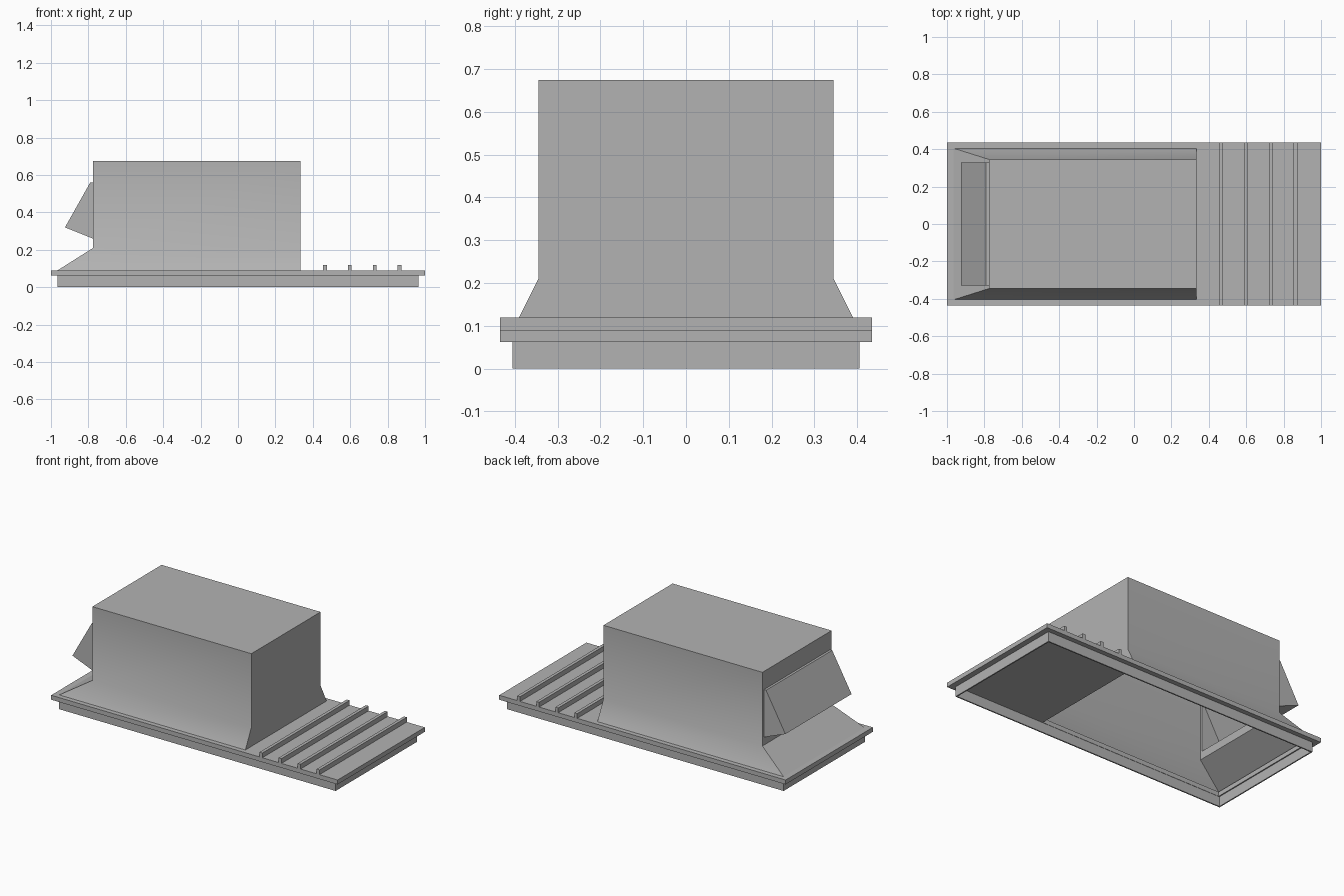
import bpy, bmesh

if "Cube" in bpy.data.objects:
    bpy.data.objects.remove(bpy.data.objects["Cube"])

grey = bpy.data.materials.new("plain_grey")
grey.diffuse_color = (0.45, 0.45, 0.45, 1)
grey.use_nodes = True
grey.node_tree.nodes["Principled BSDF"].inputs["Base Color"].default_value = grey.diffuse_color


def make(name, verts, faces, smooth=False, recalc=True):
    """Build one object from points and faces."""
    bm = bmesh.new()
    vs = [bm.verts.new(v) for v in verts]
    for f in faces:
        bm.faces.new([vs[i] for i in f])
    if recalc:
        bmesh.ops.recalc_face_normals(bm, faces=bm.faces)
    me = bpy.data.meshes.new(name)
    bm.to_mesh(me)
    bm.free()
    me.materials.append(grey)
    ob = bpy.data.objects.new(name, me)
    bpy.context.collection.objects.link(ob)
    if smooth:
        bpy.ops.object.select_all(action='DESELECT')
        ob.select_set(True)
        bpy.context.view_layer.objects.active = ob
        bpy.ops.object.shade_smooth_by_angle(angle=0.6)
    return ob


def rect(x0, x1, y, z):
    return [(x0, -y, z), (x1, -y, z), (x1, y, z), (x0, y, z)]


def frame(name, outer, inner, z0, z1):
    """Rectangular slab with a rectangular opening; sizes are (x0, x1, half y)."""
    verts = rect(*outer, z0) + rect(*outer, z1) + rect(*inner, z0) + rect(*inner, z1)
    faces = []
    for i in range(4):
        j = (i + 1) % 4
        faces += [(i, j, 4 + j, 4 + i), (8 + j, 8 + i, 12 + i, 12 + j),
                  (4 + i, 4 + j, 12 + j, 12 + i), (j, i, 8 + i, 8 + j)]
    return make(name, verts, faces)


# Flat base plate, open under the housing, with a thin skirt below it
frame("base_plate", (-1, 1, 0.435), (-0.95, 0.335, 0.395), 0.062, 0.09)
frame("skirt", (-0.965, 0.965, 0.405), (-0.957, 0.957, 0.397), 0.0, 0.062)

# Raised ribs across the plate
for k in range(4):
    x = 0.465 + 0.133 * k
    v = rect(x - 0.01, x + 0.01, 0.435, 0.09) + rect(x - 0.01, x + 0.01, 0.435, 0.12)
    f = [(3, 2, 1, 0), (4, 5, 6, 7)] + [(i, (i + 1) % 4, 4 + (i + 1) % 4, 4 + i) for i in range(4)]
    make("rib_%d" % (k + 1), v, f)

# Hollow housing: flared foot, straight walls, end wall with a window
W = -0.775
verts = (rect(-0.965, 0.335, 0.405, 0.09) + rect(W, 0.335, 0.345, 0.21)
         + rect(W, 0.335, 0.345, 0.675)
         + [(W, -0.33, 0.26), (W, 0.33, 0.26), (W, 0.33, 0.56), (W, -0.33, 0.56)])
faces = [(8, 9, 10, 11)]
for i in range(4):
    j = (i + 1) % 4
    faces.append((i, j, 4 + j, 4 + i))
    if i < 3:
        faces.append((4 + i, 4 + j, 8 + j, 8 + i))
rim = (4, 7, 11, 8)
for i in range(4):
    j = (i + 1) % 4
    faces.append((rim[j], rim[i], 12 + i, 12 + j))
make("housing", verts, faces, smooth=True, recalc=False)

# Wedge-shaped hood over the window, open towards the housing
profile = [(W, 0.56), (-0.79, 0.56), (-0.925, 0.32), (W, 0.26)]
verts = [(x, s * 0.33, z) for s in (-1, 1) for x, z in profile]
make("window_hood", verts,
     [(3, 2, 1, 0), (4, 5, 6, 7)] + [(i, i + 1, 5 + i, 4 + i) for i in range(3)],
     recalc=False)
